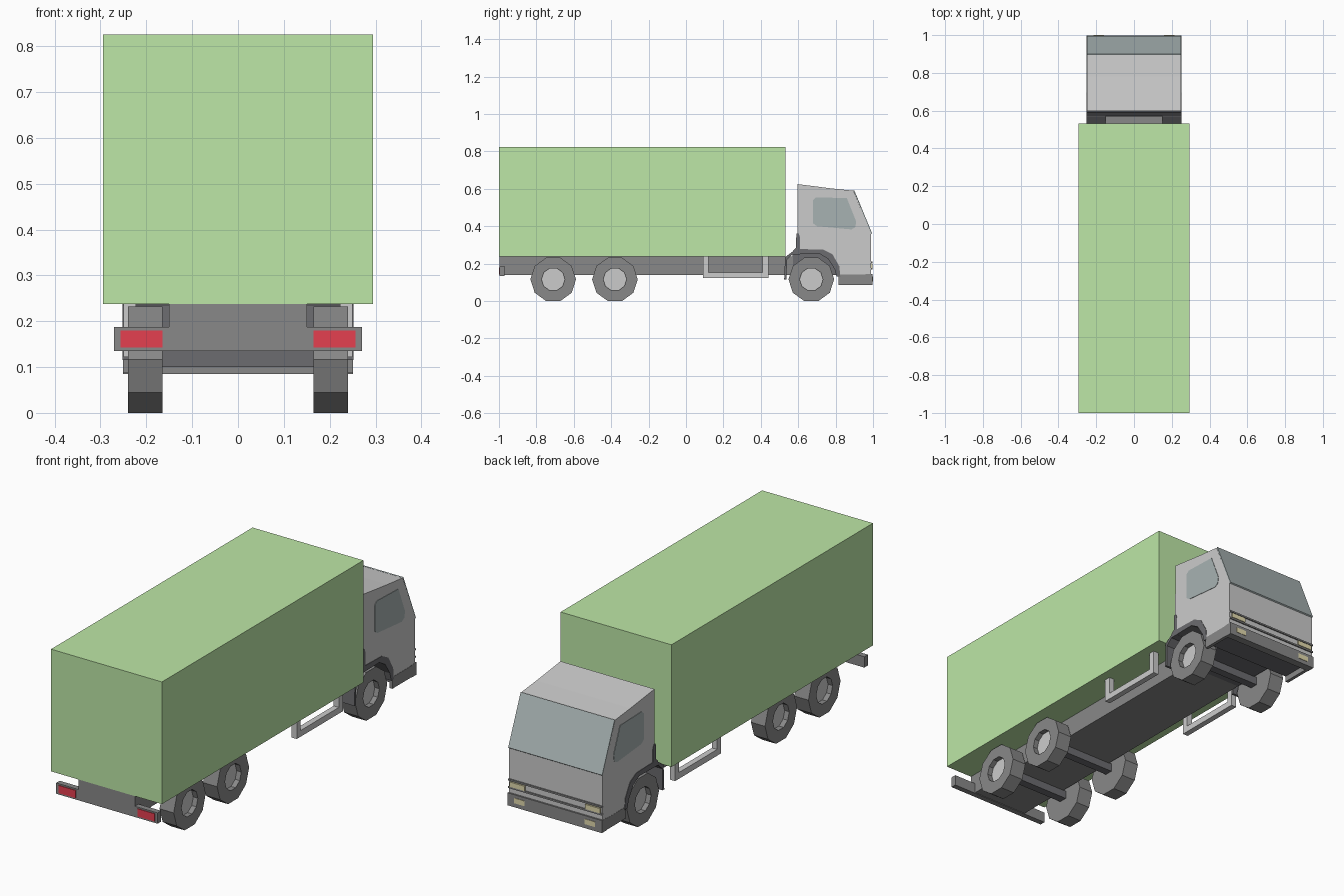
import bpy, bmesh, math
from mathutils import Matrix

if "Cube" in bpy.data.objects:
    bpy.data.objects.remove(bpy.data.objects["Cube"])


def material(name, rgb):
    m = bpy.data.materials.new(name)
    m.diffuse_color = (*rgb, 1)
    m.use_nodes = True
    m.node_tree.nodes["Principled BSDF"].inputs["Base Color"].default_value = m.diffuse_color
    return m


GREEN = material("green", (0.51, 0.8, 0.385))
LIGHT = material("light_grey", (0.7, 0.7, 0.7))
DARK = material("dark_grey", (0.25, 0.25, 0.25))
BLACK = material("black", (0.15, 0.15, 0.16))
GLASS = material("glass", (0.39, 0.45, 0.45))
RED = material("red", (0.78, 0.05, 0.08))
YELLOW = material("yellow", (0.76, 0.7, 0.42))


def finish(name, bm, mat):
    bmesh.ops.recalc_face_normals(bm, faces=bm.faces)
    me = bpy.data.meshes.new(name)
    bm.to_mesh(me)
    bm.free()
    me.materials.append(mat)
    ob = bpy.data.objects.new(name, me)
    bpy.context.collection.objects.link(ob)
    return ob


def mirror(ob):
    ob.modifiers.new("mirror", 'MIRROR').use_axis = (True, False, False)
    return ob


def box(name, x, y, z, mat):
    bm = bmesh.new()
    size = [b - a for a, b in (x, y, z)]
    mid = [(a + b) / 2 for a, b in (x, y, z)]
    bmesh.ops.create_cube(bm, size=1, matrix=Matrix.Translation(mid) @ Matrix.Diagonal((*size, 1)))
    return finish(name, bm, mat)


def prism(name, outline, x0, x1, mat):
    """Side outline of (y, z) points pushed from x0 to x1."""
    bm = bmesh.new()
    face = bm.faces.new([bm.verts.new((x0, y, z)) for y, z in outline])
    new = bmesh.ops.extrude_face_region(bm, geom=[face])["geom"]
    verts = [v for v in new if isinstance(v, bmesh.types.BMVert)]
    bmesh.ops.translate(bm, verts=verts, vec=(x1 - x0, 0, 0))
    return finish(name, bm, mat)


def lathe(name, y, z, rings, mat):
    """Ten-sided wheel part around the x axis from (x, radius) rings."""
    bm = bmesh.new()
    loops = []
    for x, r in rings:
        loops.append([bm.verts.new((x, y + r * math.cos(i * math.tau / 10),
                                    z + r * math.sin(i * math.tau / 10))) for i in range(10)])
    for a, b in zip(loops, loops[1:]):
        for i in range(10):
            j = (i + 1) % 10
            bm.faces.new((a[i], a[j], b[j], b[i]))
    bm.faces.new(loops[0])
    bm.faces.new(loops[-1])
    return mirror(finish(name, bm, mat))


# cargo box and chassis
box("cargo_box", (-0.295, 0.295), (-1, 0.532), (0.237, 0.825), GREEN)
box("chassis", (-0.15, 0.15), (-0.998, 0.572), (0.138, 0.239), DARK)
box("front_chassis", (-0.15, 0.15), (0.57, 0.93), (0.138, 0.265), BLACK)

# rear bumper and lights
box("rear_bumper", (-0.27, 0.27), (-0.997, -0.97), (0.135, 0.187), DARK)
mirror(box("rear_light", (0.165, 0.256), (-1, -0.99), (0.143, 0.18), RED))

# wheels
for label, y in (("rear", -0.71), ("middle", -0.38), ("front", 0.67)):
    lathe(label + "_tyre", y, 0.116,
          [(0.165, 0.122), (0.24, 0.122), (0.24, 0.062), (0.215, 0.062)], DARK)
    lathe(label + "_hub", y, 0.116, [(0.21, 0.06), (0.217, 0.06)], LIGHT)
    box(label + "_axle", (-0.17, 0.17), (y - 0.02, y + 0.02), (0.1, 0.14), BLACK)

# side guards
guard = [(0.09, 0.24), (0.09, 0.122), (0.44, 0.122), (0.44, 0.24),
         (0.41, 0.24), (0.41, 0.152), (0.12, 0.152), (0.12, 0.24)]
mirror(prism("side_guard", guard, 0.222, 0.25, LIGHT))

# cab with wheel arch
arch = [(0.82, 0.14), (0.81, 0.18), (0.775, 0.24), (0.73, 0.268), (0.595, 0.27)]
prism("cab", [(0.597, 0.625), (0.78, 0.602), (0.895, 0.59), (0.99, 0.36), (0.99, 0.14)] + arch,
      -0.25, 0.25, LIGHT)
prism("windscreen", [(0.896, 0.59), (0.9, 0.592), (0.995, 0.362), (0.99, 0.358)], -0.25, 0.25, GLASS)
window = [(0.68, 0.415), (0.68, 0.54), (0.695, 0.555), (0.86, 0.55),
          (0.91, 0.425), (0.905, 0.395), (0.885, 0.383), (0.7, 0.4)]
mirror(prism("side_window", window, 0.245, 0.252, GLASS))

# mudguards and rear cab panel
mudguard = [(0.525, 0.115), (0.537, 0.115), (0.54, 0.22), (0.57, 0.25), (0.715, 0.252),
            (0.76, 0.225), (0.795, 0.17), (0.805, 0.13), (0.825, 0.13), (0.82, 0.185),
            (0.783, 0.25), (0.735, 0.275), (0.61, 0.278), (0.57, 0.265), (0.53, 0.235)]
mirror(prism("mudguard", mudguard, 0.15, 0.252, BLACK))
prism("rear_cab_panel", [(0.572, 0.25), (0.61, 0.25), (0.61, 0.34), (0.603, 0.36),
                         (0.59, 0.36), (0.588, 0.285), (0.572, 0.27)], -0.252, 0.252, BLACK)

# front bumper, underside plate and grille
mirror(box("bumper_side", (0.235, 0.251), (0.815, 0.99), (0.087, 0.142), DARK))
bumper = box("front_bumper", (-0.251, 0.251), (0.96, 0.998), (0.085, 0.145), DARK)
box("underside_plate", (-0.236, 0.236), (0.815, 0.965), (0.115, 0.142), BLACK)
for i, z in enumerate((0.172, 0.208)):
    box(f"grille_bar_{i + 1}", (-0.25, 0.25), (0.985, 0.996), (z - 0.004, z + 0.004), DARK)
mirror(box("headlight", (0.16, 0.24), (0.985, 0.998), (0.177, 0.2), YELLOW))
mirror(box("fog_light", (0.16, 0.215), (0.99, 1.0), (0.105, 0.13), YELLOW))
